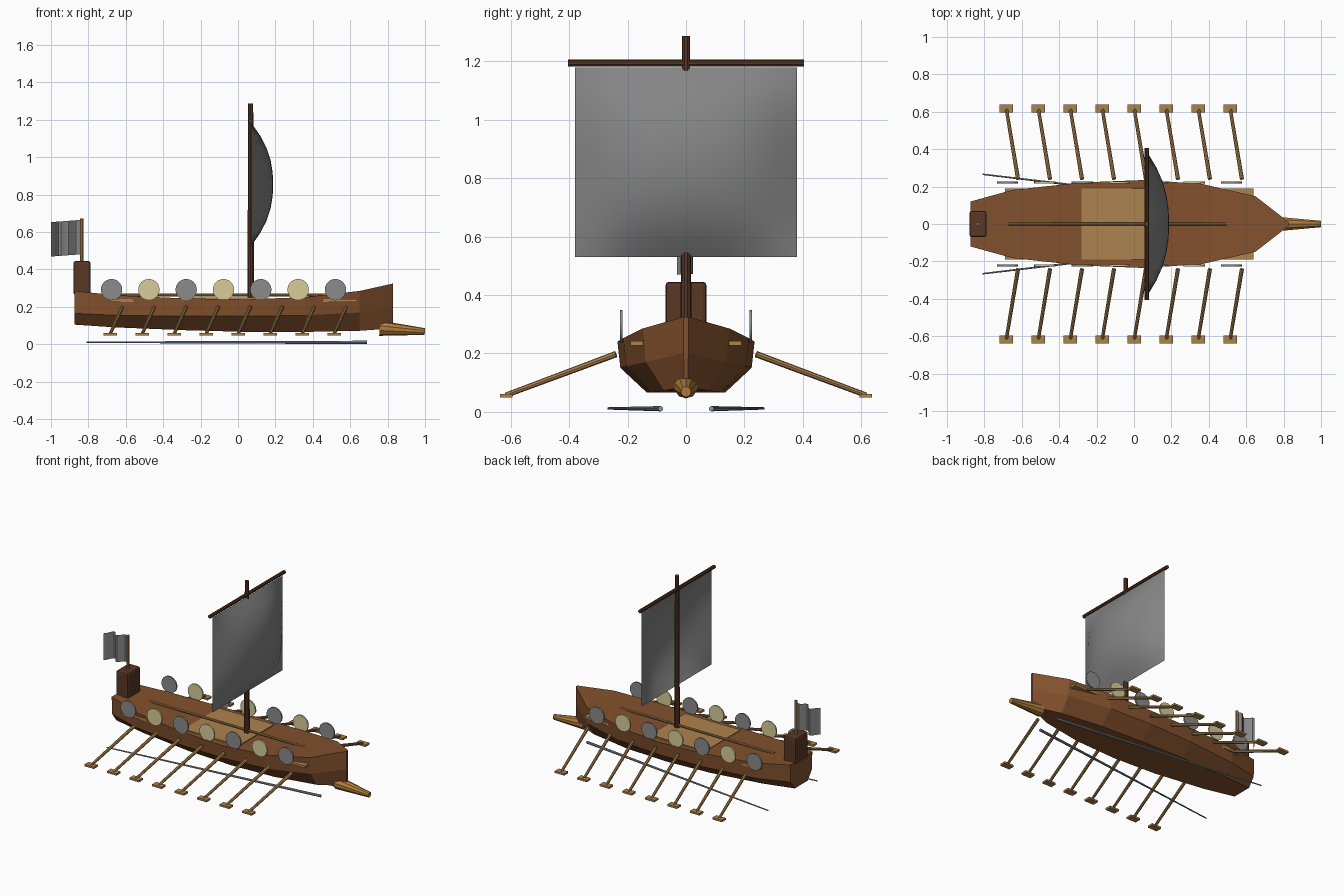
import bpy, bmesh, math
from mathutils import Vector

if "Cube" in bpy.data.objects:
    bpy.data.objects.remove(bpy.data.objects["Cube"])


def material(name, srgb):
    col = [pow(c / 255, 2.2) for c in srgb] + [1]
    m = bpy.data.materials.new(name)
    m.use_nodes = True
    m.diffuse_color = col
    node = next(n for n in m.node_tree.nodes if n.type == "BSDF_PRINCIPLED")
    node.inputs["Base Color"].default_value = col
    node.inputs["Roughness"].default_value = 0.8
    return m


HULL = material("hull brown", (130, 82, 49))
DARK = material("dark wood", (90, 58, 41))
LIGHT = material("light wood", (172, 130, 80))
GOLD = material("golden wood", (178, 126, 62))
CLOTH = material("grey cloth", (132, 132, 132))
GREY = material("grey shield", (138, 138, 138))
CREAM = material("cream shield", (214, 203, 152))
STEEL = material("pale steel", (142, 150, 154))


def finish(name, bm, mat, smooth=False):
    bmesh.ops.recalc_face_normals(bm, faces=bm.faces[:])
    me = bpy.data.meshes.new(name)
    bm.to_mesh(me)
    bm.free()
    me.materials.append(mat)
    ob = bpy.data.objects.new(name, me)
    bpy.context.collection.objects.link(ob)
    if smooth:
        bpy.ops.object.select_all(action="DESELECT")
        ob.select_set(True)
        bpy.context.view_layer.objects.active = ob
        bpy.ops.object.shade_smooth_by_angle(angle=math.radians(40))
    return ob


def rod(name, a, b, r1, r2, mat, sides=8, smooth=False):
    """Tapered cylinder running from a to b."""
    a, b = Vector(a), Vector(b)
    bm = bmesh.new()
    bmesh.ops.create_cone(bm, cap_ends=True, segments=sides, radius1=r1,
                          radius2=r2, depth=(b - a).length)
    turn = (b - a).to_track_quat("Z", "Y").to_matrix()
    for v in bm.verts:
        v.co = turn @ v.co + (a + b) / 2
    return finish(name, bm, mat, smooth)


def box(name, lo, hi, mat, bevel=0):
    bm = bmesh.new()
    bmesh.ops.create_cube(bm, size=1)
    for v in bm.verts:
        v.co = [(l + h) / 2 + c * (h - l) for l, h, c in zip(lo, hi, v.co)]
    if bevel:
        bmesh.ops.bevel(bm, geom=bm.edges[:], offset=bevel, segments=2,
                        profile=0.5, affect="EDGES")
    return finish(name, bm, mat)


def sheet(name, shape, nu, nv, mat):
    """Cloth grid; shape maps u, v in -1..1 to a point."""
    bm = bmesh.new()
    bmesh.ops.create_grid(bm, x_segments=nu, y_segments=nv, size=1)
    for v in bm.verts:
        v.co = shape(v.co.x, v.co.y)
    return finish(name, bm, mat, True)


# Hull: x, then half width and height of the rail, chine and bottom
stations = [
    (-0.875, 0.12, 0.285, 0.115, 0.165, 0.07, 0.105),
    (-0.65, 0.182, 0.262, 0.175, 0.155, 0.10, 0.09),
    (-0.28, 0.222, 0.245, 0.215, 0.15, 0.13, 0.075),
    (0.05, 0.235, 0.24, 0.225, 0.15, 0.135, 0.066),
    (0.36, 0.215, 0.252, 0.205, 0.155, 0.12, 0.066),
    (0.65, 0.148, 0.285, 0.138, 0.17, 0.075, 0.072),
    (0.83, 0.008, 0.325, 0.008, 0.2, 0.006, 0.085),
]
bm = bmesh.new()
rings = []
for x, w1, z1, w2, z2, w3, z3 in stations:
    half = [(w1, z1), (w2, z2), (w3, z3)]
    pts = half + [(-w, z) for w, z in reversed(half)]
    rings.append([bm.verts.new((x, y, z)) for y, z in pts])
for r, s in zip(rings, rings[1:]):
    for i in range(6):
        j = (i + 1) % 6
        bm.faces.new((r[i], r[j], s[j], s[i]))
bm.faces.new(rings[0])
bm.faces.new(rings[-1])
finish("hull", bm, HULL)

# Deck fittings and ram
box("deck_hatch", (-0.28, -0.19, 0.235), (0.14, 0.19, 0.249), LIGHT)
rod("deck_pole", (-0.67, 0, 0.264), (0.5, 0, 0.264), 0.008, 0.008, LIGHT)
rod("bow_ram", (0.758, 0, 0.086), (0.999, 0, 0.068), 0.041, 0.018, GOLD, 10)

# Mast, yard and sail
rod("mast", (0.068, 0, 0.23), (0.068, 0, 1.287), 0.019, 0.014, DARK, 10)
rod("yard", (0.068, -0.405, 1.194), (0.068, 0.405, 1.194),
    0.012, 0.012, DARK, 10)


def sail_shape(u, v):
    belly = (1 - abs(u) ** 2.3) * (1 - abs(v) ** 2.3)
    return (0.073 + 0.115 * belly, 0.38 * u, 0.855 + 0.325 * v)


sheet("sail", sail_shape, 10, 10, CLOTH)

# Stern post with flag
box("stern_post", (-0.88, -0.07, 0.265), (-0.788, 0.07, 0.445), DARK, 0.012)
rod("flag_pole", (-0.835, 0, 0.43), (-0.835, 0, 0.672), 0.009, 0.009, LIGHT)


def flag_shape(u, v):
    t = (u + 1) / 2
    wave = 0.03 * math.sin(t * math.pi * 3.5) * (0.4 + 0.6 * t)
    return (-0.84 - 0.159 * t, wave, 0.573 - 0.012 * t + 0.092 * v)


sheet("flag", flag_shape, 12, 4, CLOTH)

# Parts repeated on both sides
for side, label in ((1, "left"), (-1, "right")):
    ys = sorted((side * 0.148, side * 0.19))
    box(label + "_rail", (-0.69, ys[0], 0.226), (0.64, ys[1], 0.242), LIGHT)
    rod(label + "_spear", (-0.81, side * 0.266, 0.011),
        (0.69, side * 0.087, 0.01), 0.004, 0.009, STEEL, 8, True)
    for i in range(7):
        x = -0.676 + 0.1995 * i
        rod(f"{label}_shield_{i + 1}", (x, side * 0.217, 0.292),
            (x, side * 0.227, 0.292), 0.057, 0.057,
            CREAM if i % 2 else GREY, 24)
    for i in range(8):
        x = -0.683 + 0.171 * i
        rod(f"{label}_oar_{i + 1}", (x + 0.063, side * 0.24, 0.197),
            (x, side * 0.618, 0.056), 0.011, 0.009, LIGHT)
        ys = sorted((side * 0.595, side * 0.638))
        box(f"{label}_oar_blade_{i + 1}", (x - 0.036, ys[0], 0.048),
            (x + 0.036, ys[1], 0.061), LIGHT)
